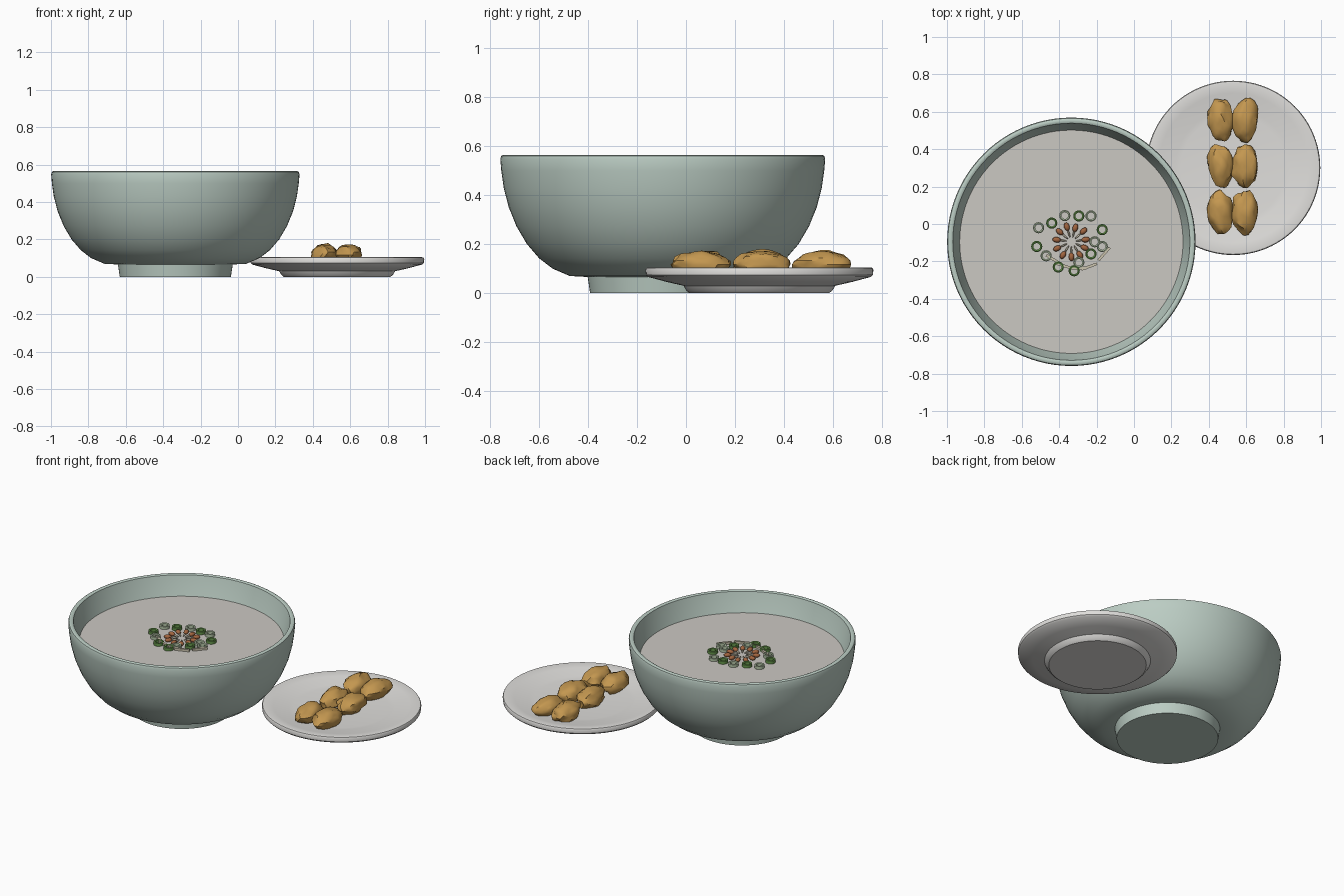
import bpy, bmesh, math, random
from mathutils import Vector, noise

if "Cube" in bpy.data.objects:
    bpy.data.objects.remove(bpy.data.objects["Cube"])

random.seed(4)
BOWL = (-0.335, -0.095)
PLATE = (0.53, 0.30)


def material(name, rgb):
    m = bpy.data.materials.new(name)
    m.diffuse_color = (*rgb, 1)
    m.use_nodes = True
    m.node_tree.nodes["Principled BSDF"].inputs["Base Color"].default_value = m.diffuse_color
    return m


celadon = material("celadon", (0.50, 0.61, 0.55))
broth = material("broth", (0.60, 0.58, 0.54))
china = material("china", (0.74, 0.73, 0.71))
crust = material("crust", (0.55, 0.31, 0.08))
green = material("green", (0.13, 0.30, 0.07))
pale = material("pale_green", (0.45, 0.55, 0.38))
brown = material("brown", (0.36, 0.13, 0.05))
cream = material("cream", (0.60, 0.55, 0.42))


def finish(name, bm, mat, loc, rot=0, angle=35):
    bmesh.ops.recalc_face_normals(bm, faces=bm.faces)
    me = bpy.data.meshes.new(name)
    bm.to_mesh(me)
    bm.free()
    ob = bpy.data.objects.new(name, me)
    bpy.context.collection.objects.link(ob)
    ob.location = loc
    ob.rotation_euler.z = rot
    me.materials.append(mat)
    bpy.ops.object.select_all(action='DESELECT')
    ob.select_set(True)
    bpy.context.view_layer.objects.active = ob
    bpy.ops.object.shade_smooth_by_angle(angle=math.radians(angle))
    return ob


def lathe(name, profile, mat, loc, steps=96, closed=False):
    bm = bmesh.new()
    vs = [bm.verts.new((r, 0, z)) for r, z in profile]
    es = [bm.edges.new(p) for p in zip(vs, vs[1:])]
    if closed:
        es.append(bm.edges.new((vs[-1], vs[0])))
    bmesh.ops.spin(bm, geom=vs + es, axis=(0, 0, 1), cent=(0, 0, 0),
                   angle=math.tau, steps=steps)
    bmesh.ops.remove_doubles(bm, verts=bm.verts, dist=1e-5)
    return finish(name, bm, mat, loc)


def ellipsoid(name, size, mat, loc, rot=0, bump=0.0, subdiv=2):
    bm = bmesh.new()
    bmesh.ops.create_icosphere(bm, subdivisions=subdiv, radius=1)
    off = Vector([random.uniform(0, 50) for _ in range(3)])
    for v in bm.verts:
        k = 1 + bump * noise.noise(v.co * 1.8 + off)
        v.co = Vector([c * s * k for c, s in zip(v.co, size)])
    return finish(name, bm, mat, loc, rot)


# Bowl: foot, curved wall, rim and inside
outer = [(0, 0), (0.297, 0), (0.307, 0.066), (0.38, 0.070), (0.45, 0.100),
         (0.505, 0.142), (0.555, 0.200), (0.598, 0.273), (0.630, 0.352),
         (0.650, 0.430), (0.660, 0.500), (0.664, 0.548), (0.660, 0.561), (0.652, 0.565)]
inner = [(0.642, 0.565), (0.634, 0.561), (0.630, 0.545), (0.617, 0.500), (0.597, 0.435),
         (0.555, 0.32), (0.47, 0.20), (0.34, 0.125), (0, 0.11)]
lathe("bowl", outer + inner, celadon, (*BOWL, 0))

# Soup surface
SOUP_Z = 0.44
lathe("soup", [(0, SOUP_Z), (0.597, SOUP_Z)], broth, (*BOWL, 0))

# Spring onion rings scattered around the middle (x, y, colour)
rings = [(-.51, -.02, pale), (-.44, .005, green), (-.37, .045, pale), (-.295, .043, green),
         (-.23, .043, pale), (-.17, -.03, green), (-.21, -.095, pale), (-.17, -.12, pale),
         (-.52, -.12, green), (-.47, -.17, pale), (-.405, -.23, green),
         (-.32, -.25, green), (-.295, -.205, pale), (-.23, -.16, green)]
tube = [(0.030, -0.009), (0.030, 0.009), (0.025, 0.012), (0.018, 0.009),
        (0.018, -0.009), (0.025, -0.012)]
for i, (x, y, m) in enumerate(rings):
    lathe(f"onion_ring_{i}", tube, m, (x, y, SOUP_Z + 0.01), 16, True)

# Brown seeds and pale slivers in a rosette
for i in range(11):
    a = math.tau * i / 11 + 0.15
    c, s = math.cos(a), math.sin(a)
    r = 0.082 + random.uniform(-0.008, 0.008)
    ellipsoid(f"seed_{i}", (0.023, 0.015, 0.013), brown,
              (BOWL[0] + r * c, BOWL[1] + r * s, SOUP_Z + 0.011), a)
    ellipsoid(f"sliver_{i}", (0.022, 0.005, 0.006), cream,
              (BOWL[0] + 0.046 * c, BOWL[1] + 0.046 * s, SOUP_Z + 0.008), a)

# Pale sticks along the front of the topping
sticks = [(-.43, -.19, -.55), (-.37, -.225, -.3), (-.30, -.235, 0),
          (-.24, -.228, .35), (-.16, -.16, .85)]
for i, (x, y, a) in enumerate(sticks):
    bm = bmesh.new()
    bmesh.ops.create_cube(bm, size=1)
    bmesh.ops.scale(bm, vec=(0.09, 0.014, 0.014), verts=bm.verts)
    finish(f"stick_{i}", bm, cream, (x, y, SOUP_Z + 0.01), a)

# Side plate
lathe("plate", [(0, 0), (0.285, 0), (0.298, 0.010), (0.310, 0.030), (0.38, 0.046),
                (0.455, 0.066), (0.464, 0.075), (0.466, 0.095), (0.462, 0.103),
                (0.454, 0.105), (0.40, 0.097), (0.31, 0.083), (0.28, 0.080), (0, 0.080)],
      china, (*PLATE, 0))

# Fried pieces in two rows of three
for i, y in enumerate((0.065, 0.31, 0.555)):
    for j, x in enumerate((0.462, 0.592)):
        ellipsoid(f"fritter_{i}_{j}", (0.069, 0.114, 0.056), crust, (x, y, 0.117),
                  random.uniform(-0.08, 0.08), 0.22, 3)
